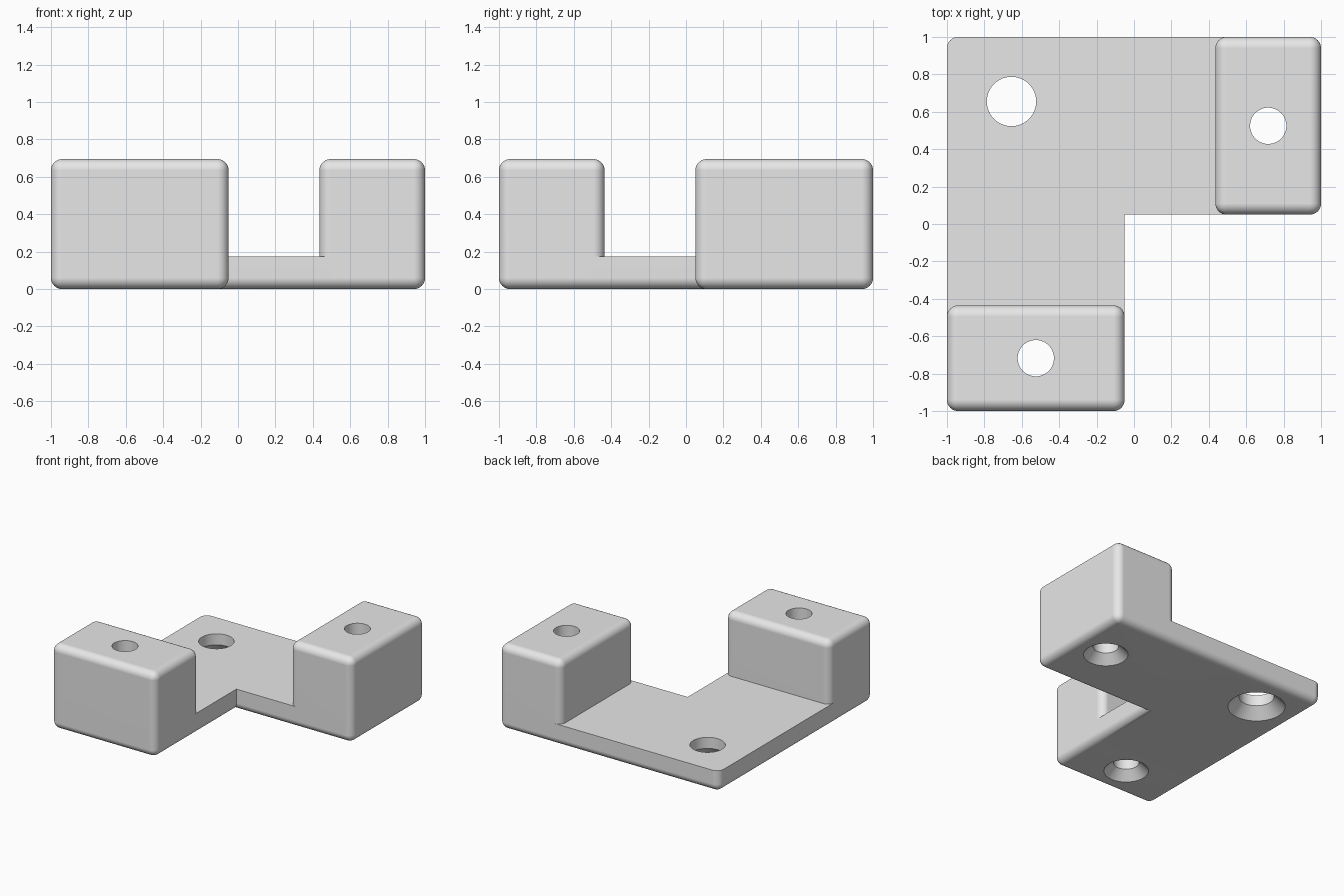
import bpy, bmesh, math

cube = bpy.data.objects.get("Cube")
if cube:
    bpy.data.objects.remove(cube, do_unlink=True)

HEIGHT, PLATE, ROUND = 0.695, 0.175, 0.06
INNER, FACE = 0.05, 0.435          # notch edge and inner block face
END = FACE + 0.07                  # plate ends hidden inside the blocks

grey = bpy.data.materials.new("plain grey")
grey.use_nodes = True
grey.diffuse_color = (0.8, 0.8, 0.8, 1)
grey.node_tree.nodes["Principled BSDF"].inputs["Base Color"].default_value = (0.8, 0.8, 0.8, 1)


def add_object(name, bm):
    bmesh.ops.recalc_face_normals(bm, faces=bm.faces[:])
    mesh = bpy.data.meshes.new(name)
    bm.to_mesh(mesh)
    bm.free()
    mesh.materials.append(grey)
    obj = bpy.data.objects.new(name, mesh)
    bpy.context.collection.objects.link(obj)
    return obj


def extruded(name, outline, height, rounded):
    """Extrude an outline and round the edges picked by the rule."""
    bm = bmesh.new()
    face = bm.faces.new([bm.verts.new((x, y, 0)) for x, y in outline])
    top = bmesh.ops.extrude_face_region(bm, geom=[face])["geom"]
    verts = [v for v in top if isinstance(v, bmesh.types.BMVert)]
    bmesh.ops.translate(bm, verts=verts, vec=(0, 0, height))
    bmesh.ops.recalc_face_normals(bm, faces=bm.faces[:])
    edges = [e for e in bm.edges if rounded(e)]
    bmesh.ops.bevel(bm, geom=edges, offset=ROUND, segments=8, profile=0.5,
                    affect='EDGES', clamp_overlap=True)
    return add_object(name, bm)


def drill(obj, x, y, radius, sink):
    """Cut a through hole with a 45 degree countersink underneath."""
    bm = bmesh.new()
    count = 64
    rings = []
    for r, z in ((sink + 0.1, -0.1), (radius, sink - radius), (radius, 1)):
        rings.append([bm.verts.new((x + r * math.cos(math.tau * i / count),
                                    y + r * math.sin(math.tau * i / count), z))
                      for i in range(count)])
    for low, high in zip(rings, rings[1:]):
        for i in range(count):
            j = (i + 1) % count
            bm.faces.new((low[i], low[j], high[j], high[i]))
    bm.faces.new(rings[0])
    bm.faces.new(rings[-1])
    cutter = add_object("hole_cutter", bm)
    cutter.hide_render = True
    mod = obj.modifiers.new("hole", 'BOOLEAN')
    mod.operation, mod.solver, mod.object = 'DIFFERENCE', 'EXACT', cutter
    bpy.context.view_layer.objects.active = obj
    bpy.ops.object.modifier_apply(modifier=mod.name)
    bpy.data.objects.remove(cutter, do_unlink=True)


def finish(obj):
    bpy.ops.object.select_all(action='DESELECT')
    obj.select_set(True)
    bpy.context.view_layer.objects.active = obj
    bpy.ops.object.shade_smooth_by_angle(angle=math.radians(30))
    mod = obj.modifiers.new("flat_face_normals", 'WEIGHTED_NORMAL')
    mod.keep_sharp = True


def plate_edge(edge):
    a, b = (v.co for v in edge.verts)
    if max(a.z, b.z) < 0.01:       # underside, apart from the two hidden ends
        mid = (a + b) / 2
        return mid.x < END - 0.01 and mid.y > 0.01 - END
    upright = abs(a.z - b.z) > 0.01
    return upright and a.x < -0.99 and a.y > 0.99


# L-shaped base plate
plate = extruded("base_plate",
                 [(-1, -END), (-INNER, -END), (-INNER, INNER),
                  (END, INNER), (END, 1), (-1, 1)], PLATE, plate_edge)
drill(plate, -0.655, 0.655, 0.132, 0.216)
finish(plate)

# Two rounded blocks, one on each arm of the plate
for name, x0, x1, y0, y1 in (("front_block", -1, -INNER, -1, -FACE),
                             ("left_block", FACE, 1, INNER, 1)):
    block = extruded(name, [(x0, y0), (x1, y0), (x1, y1), (x0, y1)],
                     HEIGHT, lambda e: True)
    drill(block, (x0 + x1) / 2, (y0 + y1) / 2, 0.097, 0.168)
    finish(block)
